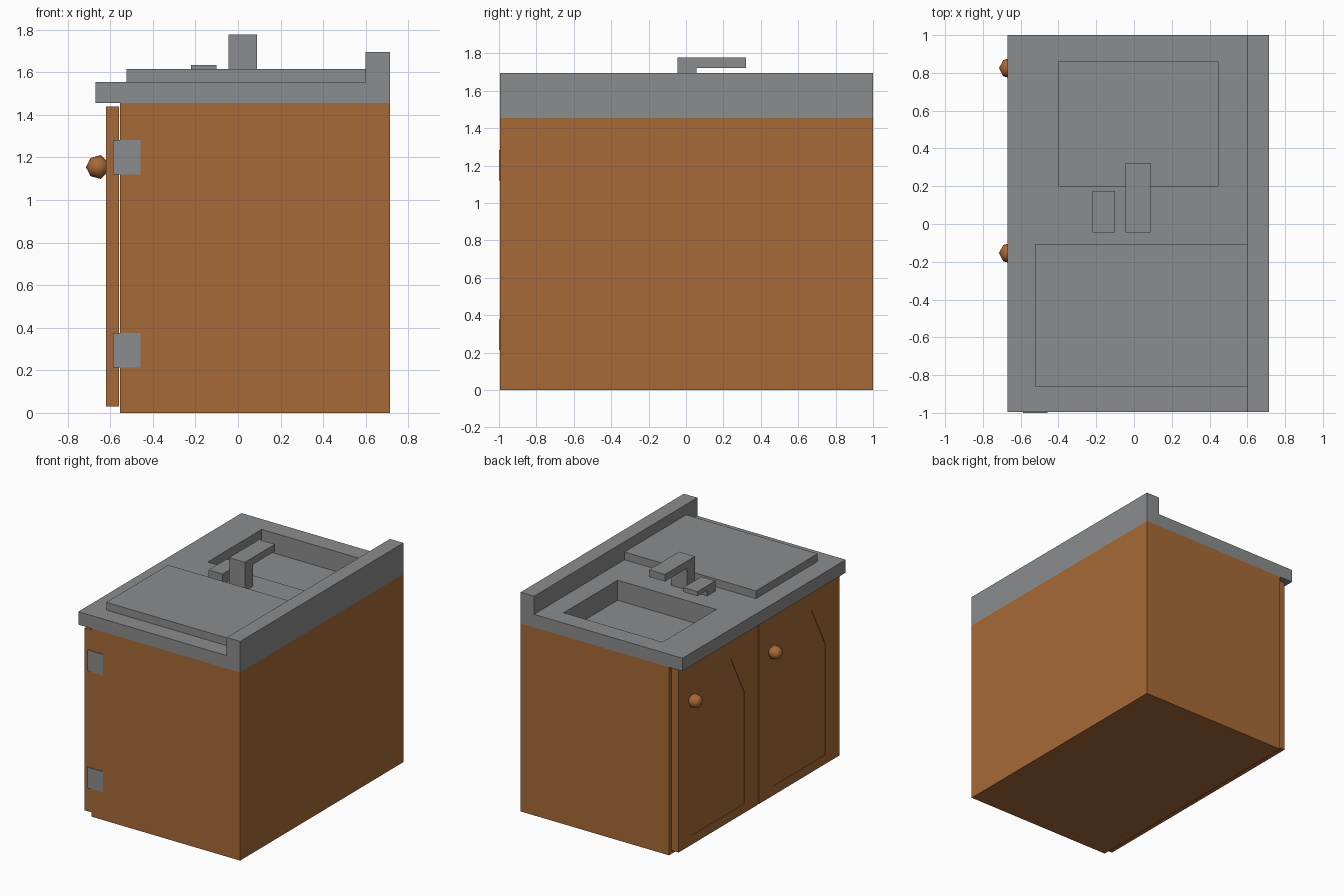
import bpy
import bmesh
from math import radians
from mathutils import Matrix, Vector

cube = bpy.data.objects.get("Cube")
if cube:
    bpy.data.objects.remove(cube, do_unlink=True)


def make_material(name, color):
    mat = bpy.data.materials.new(name)
    mat.use_nodes = True
    mat.diffuse_color = color
    mat.node_tree.nodes["Principled BSDF"].inputs["Base Color"].default_value = color
    return mat


wood = make_material("warm wood", (0.39, 0.142, 0.038, 1))
steel = make_material("grey steel", (0.26, 0.265, 0.27, 1))


def finish(name, bm, mat):
    bmesh.ops.recalc_face_normals(bm, faces=bm.faces)
    mesh = bpy.data.meshes.new(name)
    bm.to_mesh(mesh)
    bm.free()
    obj = bpy.data.objects.new(name, mesh)
    bpy.context.collection.objects.link(obj)
    if mat:
        mesh.materials.append(mat)
    return obj


def box(name, x, y, z, mat, open_top=False):
    bm = bmesh.new()
    bmesh.ops.create_cube(bm, size=1)
    for v in bm.verts:
        v.co = Vector([r[0] if c < 0 else r[1] for c, r in zip(v.co, (x, y, z))])
    if open_top:
        top = [f for f in bm.faces if f.calc_center_median().z > z[1] - 0.001]
        bmesh.ops.delete(bm, geom=top, context="FACES")
    return finish(name, bm, mat)


def extrude_profile(name, outline, axis, start, end, mat):
    """Extrude a 2D outline along x (outline in y, z)."""
    bm = bmesh.new()
    face = bm.faces.new([bm.verts.new((start, a, b)) for a, b in outline])
    ext = bmesh.ops.extrude_face_region(bm, geom=[face])
    verts = [g for g in ext["geom"] if isinstance(g, bmesh.types.BMVert)]
    bmesh.ops.translate(bm, verts=verts, vec=(end - start, 0, 0))
    return finish(name, bm, mat)


def cut(targets, cutter):
    cutter.hide_render = True
    for obj in targets:
        mod = obj.modifiers.new("cut", "BOOLEAN")
        mod.operation = "DIFFERENCE"
        mod.solver = "EXACT"
        mod.object = cutter
        bpy.context.view_layer.objects.active = obj
        bpy.ops.object.modifier_apply(modifier=mod.name)
    bpy.data.objects.remove(cutter, do_unlink=True)


# Cabinet body, open under the counter
FULL_Y = (-0.995, 1)
box("cabinet_body", (-0.555, 0.715), FULL_Y, (0, 1.455), wood, open_top=True)

# Counter with a sunken basin
counter = box("counter", (-0.67, 0.715), FULL_Y, (1.455, 1.555), steel)
basin = box("sink_basin", (-0.42, 0.465), (0.18, 0.88), (1.385, 1.455), steel)
cut([counter, basin], box("sink_cutter", (-0.4, 0.445), (0.2, 0.86), (1.4, 1.7), None))
box("backsplash", (0.6, 0.715), FULL_Y, (1.555, 1.695), steel)
box("raised_board", (-0.525, 0.6), (-0.86, -0.105), (1.555, 1.615), steel)


# Tap and lever share one L-shaped profile
def tap(name, x, reach, under, top):
    outline = [(-0.045, 1.555), (0.055, 1.555), (0.055, under),
               (reach, under), (reach, top), (-0.045, top)]
    extrude_profile(name, outline, "x", x[0], x[1], steel)


tap("faucet", (-0.045, 0.09), 0.322, 1.722, 1.777)
tap("tap_lever", (-0.22, -0.1), 0.175, 1.6, 1.635)


# Knob turned from a profile
def knob(name, y, z):
    bm = bmesh.new()
    profile = [(-0.715, 0), (-0.692, 0.043), (-0.645, 0.056), (-0.618, 0.03)]
    verts = [bm.verts.new((x, 0, r)) for x, r in profile]
    edges = [bm.edges.new(pair) for pair in zip(verts, verts[1:])]
    bmesh.ops.spin(bm, geom=verts + edges, axis=(1, 0, 0), cent=(0, 0, 0),
                   angle=radians(360), steps=8)
    bmesh.ops.remove_doubles(bm, verts=bm.verts, dist=0.001)
    bmesh.ops.transform(bm, matrix=Matrix.Translation((0, y, z)), verts=bm.verts)
    for f in bm.faces:
        f.smooth = True
    finish(name, bm, wood)


# Doors with an arched recess holding a raised panel
def door(side, y0, y1):
    mid = (y0 + y1) / 2
    half = [(0.32, 0.1), (0.32, 0.96), (0.155, 1.28)]
    outline = [(mid + a, b) for a, b in half] + [(mid - a, b) for a, b in reversed(half)]
    leaf = box(side + "_door", (-0.62, -0.56), (y0, y1), (0.03, 1.44), wood)
    cut([leaf], extrude_profile("recess_cutter", outline, "x", -0.7, -0.598, None))

    bm = bmesh.new()
    face = bm.faces.new([bm.verts.new((-0.599, a, b)) for a, b in outline])
    face.normal_update()
    if face.normal.x > 0:
        face.normal_flip()
    bmesh.ops.inset_region(bm, faces=[face], thickness=0.065, depth=0)
    for v in face.verts:
        v.co.x = -0.616
    panel = finish(side + "_door_panel", bm, wood)
    if panel.data.polygons[0].normal.x > 0:
        panel.data.flip_normals()
    knob(side + "_knob", y1 - 0.15, 1.155)


door("far", 0.004, 0.975)
door("near", -0.99, -0.004)

# Hinge plates
for name, z in (("lower_hinge", 0.295), ("upper_hinge", 1.202)):
    box(name, (-0.587, -0.457), (-1, -0.989), (z - 0.081, z + 0.081), steel)
